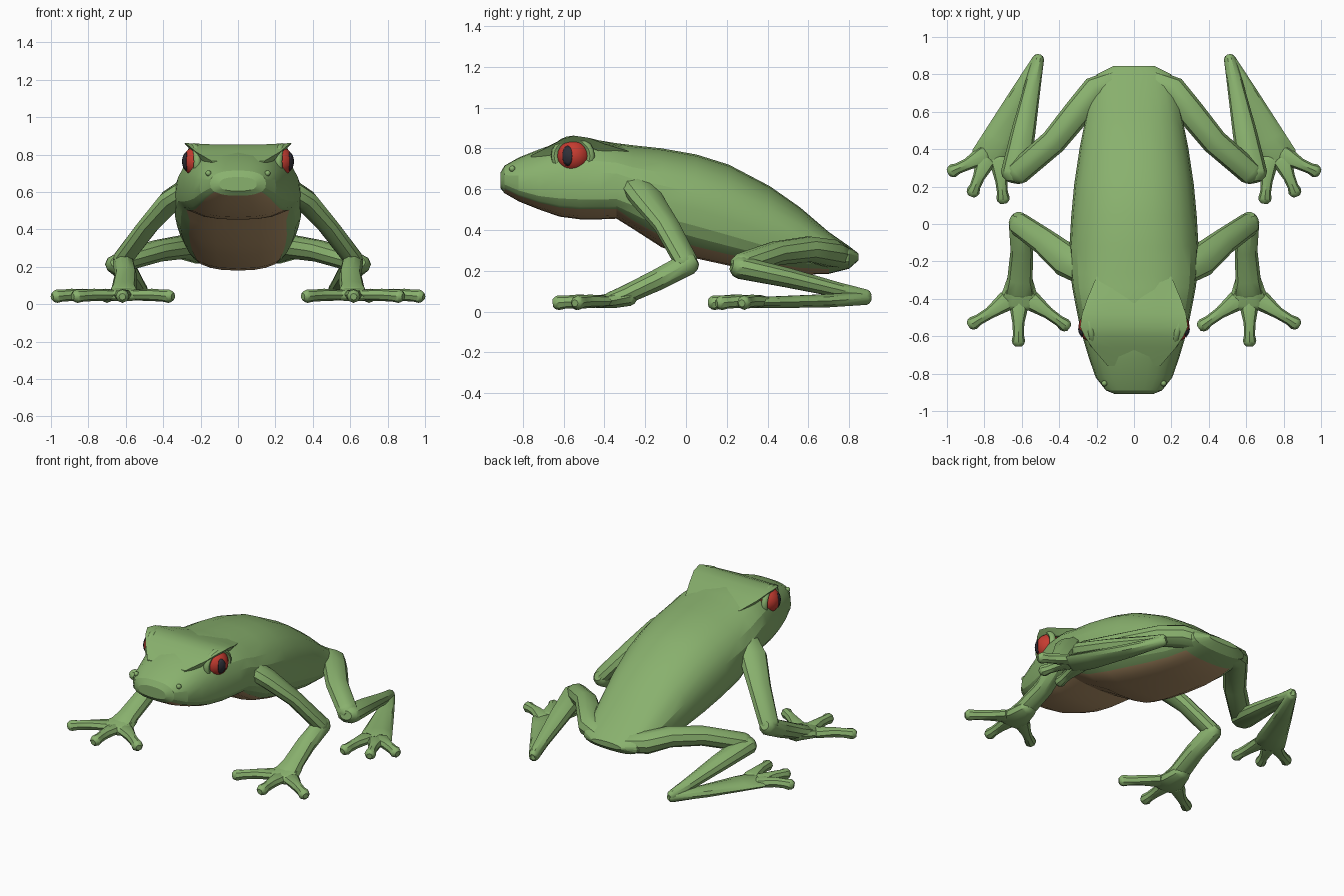
import bpy, bmesh, math
from mathutils import Vector, Matrix

if "Cube" in bpy.data.objects:
    bpy.data.objects.remove(bpy.data.objects["Cube"])


def material(name, rgb):
    m = bpy.data.materials.new(name)
    m.diffuse_color = (*rgb, 1)
    m.use_nodes = True
    m.node_tree.nodes["Principled BSDF"].inputs["Base Color"].default_value = m.diffuse_color
    return m


GREEN = material("leaf green", (0.25, 0.44, 0.155))
BROWN = material("belly brown", (0.48, 0.31, 0.15))
RED = material("eye red", (0.56, 0.045, 0.03))
DARK = material("pupil dark", (0.03, 0.03, 0.04))


def finish(bm, name, mats, mirror=True, angle=35):
    bmesh.ops.recalc_face_normals(bm, faces=bm.faces)
    me = bpy.data.meshes.new(name)
    bm.to_mesh(me)
    bm.free()
    ob = bpy.data.objects.new(name, me)
    bpy.context.collection.objects.link(ob)
    for m in mats:
        me.materials.append(m)
    bpy.ops.object.select_all(action='DESELECT')
    ob.select_set(True)
    bpy.context.view_layer.objects.active = ob
    bpy.ops.object.shade_smooth_by_angle(angle=math.radians(angle))
    if mirror:
        ob.modifiers.new("mirror", 'MIRROR')
    return ob


def loft(bm, rings):
    """Skin a list of closed point rings and cap both ends."""
    vs = [[bm.verts.new(p) for p in r] for r in rings]
    n = len(vs[0])
    for k, (a, b) in enumerate(zip(vs, vs[1:])):
        for i in range(n):
            j = (i + 1) % n
            yield bm.faces.new((a[i], a[j], b[j], b[i])), k, i
    bm.faces.new(vs[0][::-1])
    bm.faces.new(vs[-1])


def limb(name, path, sides=10):
    """Rounded tube; each path point is x, y, z, half width, half height."""
    pts = [Vector(p[:3]) for p in path]
    rings = []
    last = len(pts) - 1
    for k, (p, (*_, w, h)) in enumerate(zip(pts, path)):
        d0 = (p - pts[k - 1]).normalized() if k else Vector()
        d1 = (pts[k + 1] - p).normalized() if k < last else Vector()
        t = (d0 + d1).normalized()
        side = t.cross(Vector((0, 0, 1))).normalized()
        up = side.cross(t)

        def ring(scale, shift):
            return [p + t * shift + scale * (side * w * math.cos(a) + up * h * math.sin(a))
                    for a in (2 * math.pi * i / sides for i in range(sides))]
        r = min(w, h)
        if k == 0:
            rings += [ring(0.5, -0.8 * r), ring(0.85, -0.45 * r)]
        rings.append(ring(1, 0))
        if k == last:
            rings += [ring(0.85, 0.45 * r), ring(0.5, 0.8 * r)]
    bm = bmesh.new()
    list(loft(bm, rings))
    return finish(bm, name, [GREEN])


# Body and head: y, bottom, widest height, top, half width
SECTIONS = [
    (-0.91, .605, .64, .68, .10), (-0.89, .58, .645, .715, .15),
    (-0.82, .54, .62, .755, .205), (-0.72, .50, .60, .795, .24),
    (-0.62, .465, .60, .83, .27), (-0.52, .452, .60, .842, .295),
    (-0.42, .452, .60, .838, .315), (-0.34, .455, .60, .825, .33),
    (-0.26, .405, .58, .815, .34), (-0.12, .315, .54, .80, .345),
    (0.05, .26, .50, .77, .335), (0.21, .225, .45, .72, .32),
    (0.41, .19, .38, .615, .29), (0.56, .18, .32, .51, .26),
    (0.70, .185, .28, .39, .23), (0.80, .21, .265, .32, .20),
    (0.845, .25, .265, .285, .11)]
N = 24


def spow(v, e):
    return math.copysign(abs(v) ** e, v)


rings = []
for y, zb, zm, zt, w in SECTIONS:
    ring = []
    for i in range(N):
        a = 2 * math.pi * i / N
        if y < -.3 and i in (15, 21):      # belly colour climbs higher on the chin
            a += math.radians(-8 if i == 15 else 8)
        s, c = math.sin(a), math.cos(a)
        e = 2 / (2.5 if y < -.3 else 2.25) if s > 0 else 2 / 2.5
        ring.append((w * spow(c, e), y, zm + ((zt - zm) if s > 0 else (zm - zb)) * spow(s, e)))
    rings.append(ring)
bm = bmesh.new()
for f, k, i in loft(bm, rings):
    if 15 <= i <= 20 and 1 <= k <= 13:     # underside strip is the belly
        f.material_index = 1
finish(bm, "body", [GREEN, BROWN], mirror=False, angle=18)

# Flat crown reaching out to pointed brows: y, rim x, rim z, centre z
CROWN = [(-.76, .14, .765, .765), (-.66, .225, .815, .815), (-.60, .265, .848, .832),
         (-.55, .288, .862, .842), (-.48, .278, .852, .843), (-.40, .25, .822, .838),
         (-.28, .20, .785, .815)]
bm = bmesh.new()
list(loft(bm, [[(x, y, z), (x * .5, y, (z + c) / 2 + .003), (-x * .5, y, (z + c) / 2 + .003),
                (-x, y, z), (-x * .86, y, z - .045), (x * .86, y, z - .045)]
               for y, x, z, c in CROWN]))
finish(bm, "brow_crown", [GREEN], mirror=False, angle=30)

# Eyes turned slightly forward
R = 0.083
EYE = Matrix.Translation((.214, -.55, .763)) @ Matrix.Rotation(math.radians(-12), 4, 'Z')
bm = bmesh.new()
bmesh.ops.create_uvsphere(bm, u_segments=20, v_segments=12, radius=R, matrix=EYE)
finish(bm, "eye", [RED])

# Eyelid ring around each eye
bm = bmesh.new()
rings = []
for i in range(20):
    a = 2 * math.pi * i / 20
    rings.append([bm.verts.new(EYE @ Vector((.022 + .02 * math.sin(b),
                                             (.09 + .02 * math.cos(b)) * math.cos(a),
                                             (.082 + .017 * math.cos(b)) * math.sin(a))))
                  for b in (2 * math.pi * j / 8 for j in range(8))])
for i in range(20):
    p, q = rings[i], rings[(i + 1) % 20]
    for j in range(8):
        bm.faces.new((p[j], p[(j + 1) % 8], q[(j + 1) % 8], q[j]))
finish(bm, "eyelid", [GREEN], angle=45)

# Upright oval pupils lying on the eye surface
bm = bmesh.new()
centre = bm.verts.new(EYE @ Vector((R + .003, -.016, 0)))
prev = None
for k in (0.33, 0.66, 1.0):
    cur = []
    for i in range(16):
        a = 2 * math.pi * i / 16
        y, z = .026 * k * math.cos(a) - .016, .05 * k * math.sin(a)
        cur.append(bm.verts.new(EYE @ Vector((math.sqrt((R + .003) ** 2 - y * y - z * z), y, z))))
    for i in range(16):
        j = (i + 1) % 16
        bm.faces.new((centre, cur[i], cur[j]) if prev is None else (prev[i], cur[i], cur[j], prev[j]))
    prev = cur
ob = finish(bm, "pupil", [DARK])
ob.modifiers.new("thickness", 'SOLIDIFY').thickness = 0.004

# Nostril bumps
bm = bmesh.new()
bmesh.ops.create_icosphere(bm, subdivisions=2, radius=.016,
                           matrix=Matrix.Translation((.158, -.852, .70)))
finish(bm, "nostril", [GREEN])

# Front legs
limb("upper_arm", [(.25, -.25, .63, .085, .06), (.36, -.195, .555, .09, .058),
                   (.48, -.095, .42, .072, .048), (.615, .0, .245, .063, .05)])
limb("forearm", [(.615, .012, .235, .055, .058), (.60, -.14, .155, .06, .055),
                 (.61, -.30, .08, .068, .048), (.612, -.37, .055, .085, .042)])
limb("palm", [(.61, -.28, .07, .064, .045), (.612, -.36, .054, .09, .04),
              (.615, -.435, .047, .128, .032)])

# Hind legs
limb("thigh", [(.10, .755, .27, .07, .06), (.21, .715, .285, .075, .07),
               (.30, .60, .305, .075, .065), (.43, .44, .285, .07, .06),
               (.62, .275, .23, .066, .058)])
limb("shank", [(.635, .268, .215, .078, .058), (.59, .50, .165, .064, .05),
               (.54, .75, .105, .043, .038), (.512, .88, .075, .031, .035)])
limb("hind_foot", [(.512, .88, .065, .032, .034), (.61, .68, .052, .06, .034),
                   (.72, .45, .046, .092, .03), (.78, .345, .044, .098, .028)])

# Toes with rounded pads: root, middle, tip
TOES = {
    "front_toe": [((.68, -.41), (.77, -.475), (.86, -.53)),
                  ((.615, -.42), (.618, -.53), (.618, -.625)),
                  ((.55, -.41), (.46, -.475), (.37, -.54))],
    "hind_toe": [((.80, .37), (.89, .32), (.968, .285)),
                 ((.79, .34), (.83, .25), (.86, .175)),
                 ((.72, .34), (.71, .23), (.70, .138))]}
for name, toes in TOES.items():
    for n, (a, b, c) in enumerate(toes, 1):
        m = [b[i] * .35 + c[i] * .65 for i in (0, 1)]
        limb(f"{name}_{n}", [(*a, .05, .055, .03), (*b, .05, .032, .033),
                             (*m, .046, .029, .032), (*c, .043, .036, .036)], 8)
